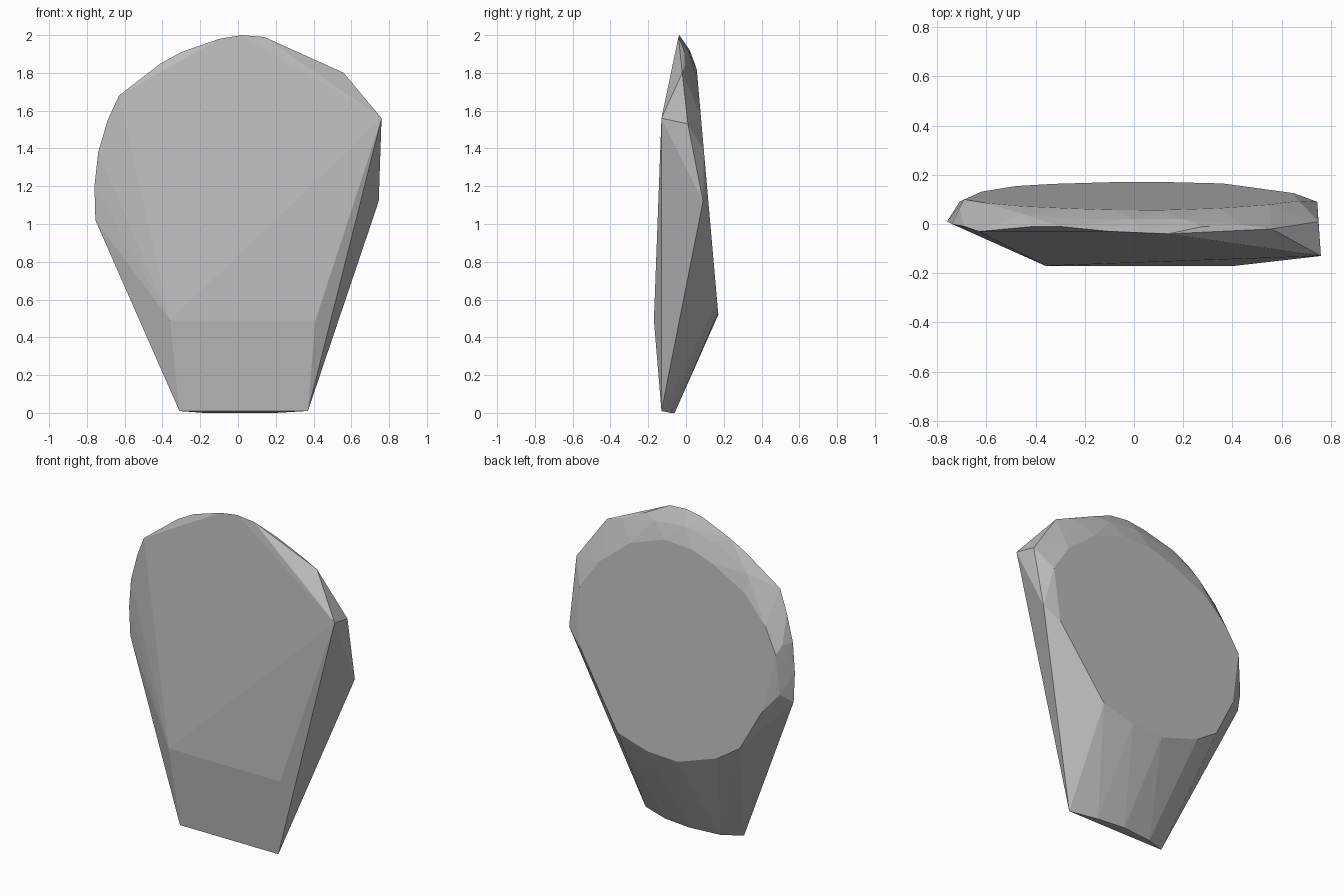
import bpy
import bmesh

cube = bpy.data.objects.get("Cube")
if cube:
    bpy.data.objects.remove(cube, do_unlink=True)

stone = bpy.data.materials.new("stone grey")
stone.use_nodes = True
colour = (0.5, 0.5, 0.5, 1)
stone.diffuse_color = colour
stone.node_tree.nodes["Principled BSDF"].inputs["Base Color"].default_value = colour

# Faceted front: two foot corners, two belly corners, one shoulder spike
front = [(-.31, -.13, .01), (.37, -.13, .01), (-.36, -.17, .49), (.41, -.17, .49),
         (.76, -.13, 1.56)]

# Curved back edge of the foot
foot = [(-.18, -.08, 0), (.02, -.06, 0), (.2, -.08, 0)]

# Outer outline, from the left shoulder over the crown to the right flank
outline = [(.745, .09, 1.12), (.75, .01, 1.53), (.56, -.02, 1.8), (.45, -.005, 1.84),
           (.28, -.01, 1.92), (.14, -.04, 1.99), (.02, -.035, 2), (-.1, -.03, 1.98),
           (-.3, -.01, 1.91), (-.41, -.01, 1.85), (-.63, -.03, 1.68), (-.69, -.01, 1.55),
           (-.74, 0, 1.38), (-.76, .01, 1.2), (-.755, .015, 1.02)]

# Worn bevel between the outline and the flat back
bevel = [(0, .02, 1.92), (-.22, .02, 1.87), (.2, .02, 1.9), (-.45, .04, 1.75),
         (-.71, .06, 1.38), (-.71, .09, 1.08), (.5, .03, 1.72)]

# Rim of the flat sloping back, as x and z
rim = [(-.06, .52), (.15, .53), (.36, .59), (.65, 1.04), (.67, 1.39), (.55, 1.57),
       (.34, 1.74), (.11, 1.82), (-.08, 1.81), (-.23, 1.76), (-.46, 1.64),
       (-.61, 1.48), (-.69, 1.33), (-.62, .97), (-.48, .71), (-.33, .61)]
back = [(x, .2166 - .0878 * z, z) for x, z in rim]

# Wrap all the corners in one solid
bm = bmesh.new()
for point in front + foot + outline + bevel + back:
    bm.verts.new(point)
hull = bmesh.ops.convex_hull(bm, input=bm.verts)
loose = {g for g in hull["geom_interior"] + hull["geom_unused"]
         if isinstance(g, bmesh.types.BMVert)}
bmesh.ops.delete(bm, geom=list(loose), context="VERTS")
bmesh.ops.dissolve_limit(bm, angle_limit=.02, verts=bm.verts, edges=bm.edges)
bmesh.ops.recalc_face_normals(bm, faces=bm.faces)

mesh = bpy.data.meshes.new("stone_slab")
bm.to_mesh(mesh)
bm.free()
mesh.materials.append(stone)
slab = bpy.data.objects.new("stone_slab", mesh)
bpy.context.collection.objects.link(slab)
